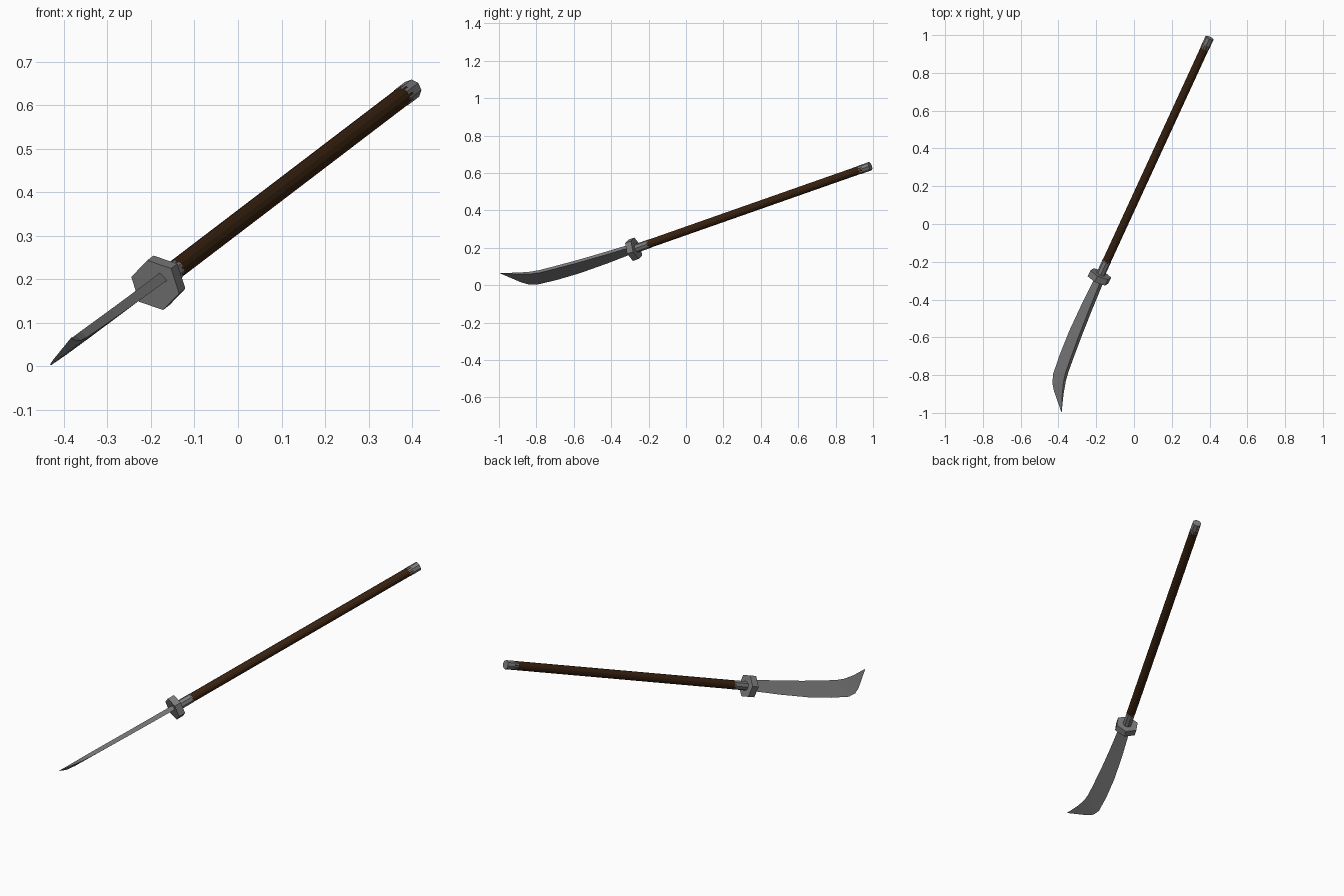
import bpy, math
from mathutils import Matrix, Vector

if "Cube" in bpy.data.objects:
    bpy.data.objects.remove(bpy.data.objects["Cube"])

# Local frame at the guard: X = blade thickness, Y = towards cutting edge, Z = along the pole
D = Vector((0.3986, 0.8653, 0.3039)).normalized()
N = Vector((0.692, -0.067, -0.718))
N = (N - D * N.dot(D)).normalized()
W = D.cross(N)
FRAME = Matrix.Translation((-0.183, -0.28, 0.192)) @ Matrix((N, W, D)).transposed().to_4x4()


def material(name, rgb):
    m = bpy.data.materials.new(name)
    m.diffuse_color = (*rgb, 1)
    m.use_nodes = True
    m.node_tree.nodes["Principled BSDF"].inputs["Base Color"].default_value = m.diffuse_color
    return m


steel = material("steel grey", (0.2, 0.2, 0.2))
wood = material("dark brown wood", (0.04, 0.016, 0.005))


def add(name, verts, faces, mat):
    me = bpy.data.meshes.new(name)
    me.from_pydata([FRAME @ Vector(v) for v in verts], [], faces)
    me.materials.append(mat)
    ob = bpy.data.objects.new(name, me)
    bpy.context.collection.objects.link(ob)
    return ob


def prism(name, sides, r, z0, z1, mat):
    verts = [(r * math.sin(a), r * math.cos(a), z)
             for z in (z0, z1)
             for a in (2 * math.pi * i / sides for i in range(sides))]
    faces = [(i, i + sides, (i + 1) % sides + sides, (i + 1) % sides) for i in range(sides)]
    faces += [tuple(range(sides)), tuple(reversed(range(sides, 2 * sides)))]
    return add(name, verts, faces, mat)


# Pole, its metal fittings and the hexagonal guard
prism("pole", 12, 0.0225, 0.09, 1.42, wood)
prism("collar", 8, 0.0235, 0.0, 0.098, steel)
prism("end_cap", 8, 0.0235, 1.398, 1.462, steel)
prism("guard", 6, 0.061, -0.018, 0.018, steel)

# Blade stations: spine (across, along), half thickness, edge (across, along)
stations = [
    ((-0.030, 0.00), 0.0120, (0.026, 0.00)),
    ((-0.040, 0.18), 0.0115, (0.033, 0.18)),
    ((-0.051, 0.33), 0.0110, (0.034, 0.35)),
    ((-0.064, 0.46), 0.0105, (0.025, 0.49)),
    ((-0.073, 0.54), 0.0100, (0.010, 0.60)),
    ((-0.085, 0.59), 0.0085, (-0.012, 0.643)),
    ((-0.112, 0.655), 0.005, (-0.045, 0.672)),
]
verts = []
for (s, t), h, (e, u) in stations:
    verts += [(-h, s, -t), (h, s, -t), (0, e, -u)]
verts.append((0, -0.158, -0.741))
tip = len(verts) - 1
faces = [(0, 2, 1)]
for i in range(0, tip - 3, 3):
    for a, b in ((0, 1), (1, 2), (2, 0)):
        faces.append((i + a, i + b, i + 3 + b, i + 3 + a))
k = tip - 3
faces += [(k, k + 1, tip), (k + 1, k + 2, tip), (k + 2, k, tip)]
add("blade", verts, faces, steel)

# Consistent outward normals
import bmesh
for ob in bpy.context.collection.objects:
    bm = bmesh.new()
    bm.from_mesh(ob.data)
    bmesh.ops.recalc_face_normals(bm, faces=bm.faces)
    bm.to_mesh(ob.data)
    bm.free()
